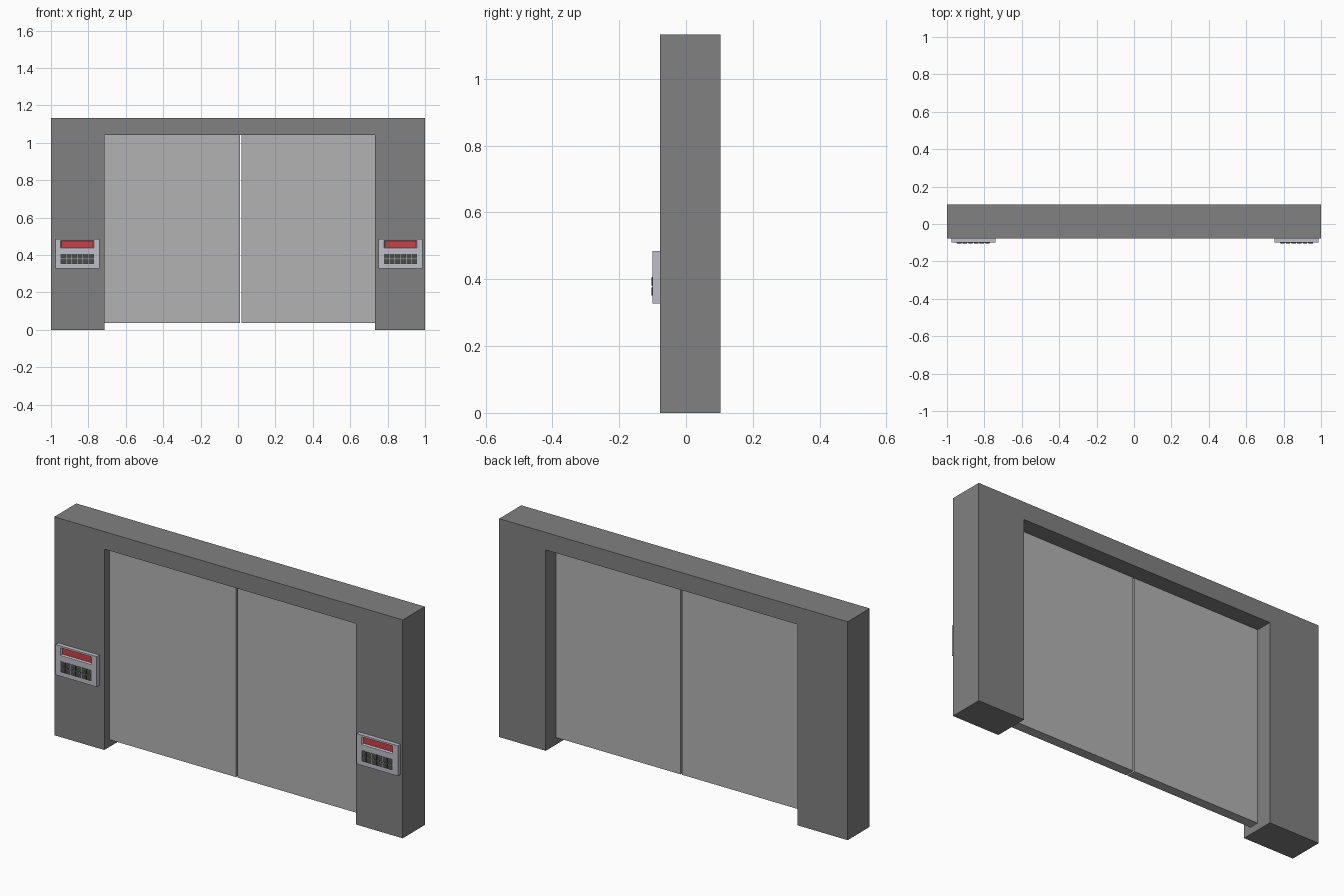
import bpy, bmesh

if "Cube" in bpy.data.objects:
    bpy.data.objects.remove(bpy.data.objects["Cube"])


def material(name, color):
    m = bpy.data.materials.new(name)
    m.diffuse_color = (*color, 1)
    m.use_nodes = True
    m.node_tree.nodes["Principled BSDF"].inputs["Base Color"].default_value = m.diffuse_color
    return m


FRAME = material("dark_grey", (0.22, 0.22, 0.22))
DOOR = material("light_grey", (0.45, 0.45, 0.45))
CASE = material("pale_case", (0.52, 0.52, 0.58))
BUTTON = material("button_dark", (0.07, 0.075, 0.07))
SCREEN = material("screen_red", (0.6, 0.05, 0.06))


def finish(bm, name, mats):
    bmesh.ops.recalc_face_normals(bm, faces=bm.faces[:])
    me = bpy.data.meshes.new(name)
    bm.to_mesh(me)
    bm.free()
    for m in mats:
        me.materials.append(m)
    ob = bpy.data.objects.new(name, me)
    bpy.context.collection.objects.link(ob)
    return ob


def loft(bm, rects):
    """Bridge rectangles (x0, x1, z0, z1, y) in order; returns the last cap."""
    rings = [[bm.verts.new(p) for p in ((a, y, c), (b, y, c), (b, y, d), (a, y, d))]
             for a, b, c, d, y in rects]
    for r, s in zip(rings, rings[1:]):
        for i in range(4):
            j = (i + 1) % 4
            bm.faces.new((r[i], r[j], s[j], s[i]))
    bm.faces.new(rings[0])
    return bm.faces.new(rings[-1])


# Door surround: U-shaped profile extruded in depth
L, R, TOP, HEAD = -0.713, 0.733, 1.133, 1.042
FRONT, BACK = -0.078, 0.103
bm = bmesh.new()
profile = [(-1, 0), (L, 0), (L, HEAD), (R, HEAD), (R, 0), (1, 0), (1, TOP), (-1, TOP)]
face = bm.faces.new([bm.verts.new((x, FRONT, z)) for x, z in profile])
ext = bmesh.ops.extrude_face_region(bm, geom=[face], use_keep_orig=True)
bmesh.ops.translate(bm, vec=(0, BACK - FRONT, 0),
                    verts=[v for v in ext["geom"] if isinstance(v, bmesh.types.BMVert)])
finish(bm, "door_surround", [FRAME])

# Sliding door leaves with a narrow gap between them
for name, x0, x1 in (("left_door", L, 0.011), ("right_door", 0.019, R)):
    bm = bmesh.new()
    loft(bm, [(x0, x1, 0.036, HEAD, 0.017), (x0, x1, 0.036, HEAD, -0.033)])
    finish(bm, name, [DOOR])

# Control panels, one on each post
for side, cx in (("left", -0.859), ("right", 0.869)):
    # Case with a recessed display
    bm = bmesh.new()
    outer = (cx - 0.118, cx + 0.118, 0.328, 0.485)
    inner = (cx - 0.089, cx + 0.089, 0.436, 0.476)
    floor = (cx - 0.084, cx + 0.084, 0.441, 0.474)
    cap = loft(bm, [(*outer, FRONT), (*outer, -0.100), (*inner, -0.100), (*floor, -0.093)])
    cap.material_index = 1
    finish(bm, side + "_control_panel", [CASE, SCREEN])

    # Keypad: two rows of six tapered buttons
    bm = bmesh.new()
    for row in range(2):
        for col in range(6):
            x, z = cx + (col - 2.5) * 0.0302, 0.364 + row * 0.029
            loft(bm, [(x - w, x + w, z - h, z + h, y) for w, h, y in
                      ((0.0137, 0.0132, -0.099), (0.0137, 0.0132, -0.102),
                       (0.009, 0.009, -0.104))])
    finish(bm, side + "_keypad_buttons", [BUTTON])
